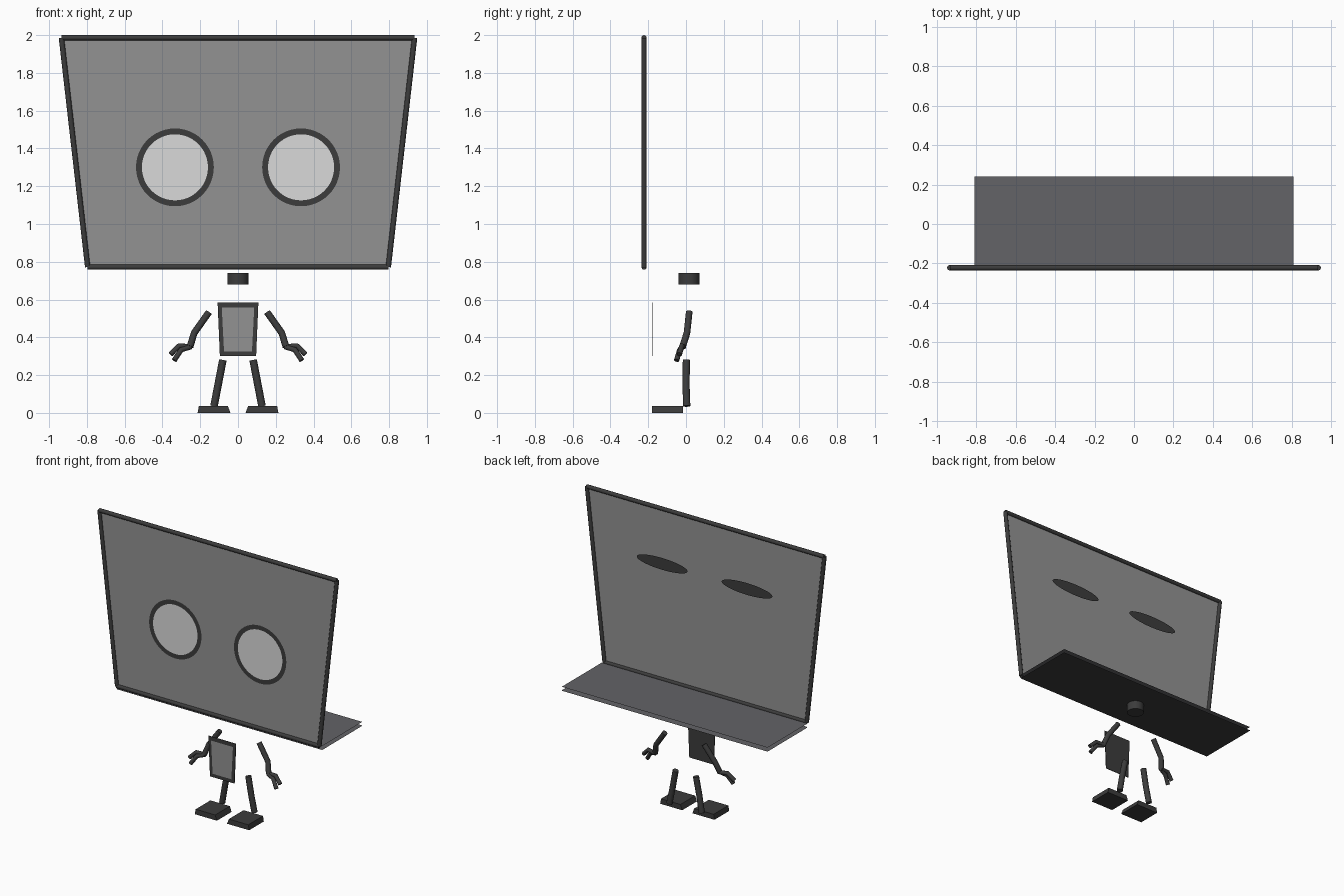
import bpy, bmesh, math
from mathutils import Vector

if "Cube" in bpy.data.objects:
    bpy.data.objects.remove(bpy.data.objects["Cube"])


def material(name, rgb):
    m = bpy.data.materials.new(name)
    m.diffuse_color = (*rgb, 1)
    m.use_nodes = True
    m.node_tree.nodes["Principled BSDF"].inputs["Base Color"].default_value = m.diffuse_color
    return m


DARK = material("charcoal", (0.045, 0.045, 0.045))
GREY = material("mid grey", (0.29, 0.29, 0.29))
LIGHT = material("light grey", (0.70, 0.70, 0.70))
SLATE = material("slate", (0.125, 0.125, 0.135))


def finish(name, bm, mat, smooth=False):
    mesh = bpy.data.meshes.new(name)
    bm.to_mesh(mesh)
    bm.free()
    ob = bpy.data.objects.new(name, mesh)
    bpy.context.collection.objects.link(ob)
    mesh.materials.append(mat)
    if smooth:
        bpy.context.view_layer.objects.active = ob
        ob.select_set(True)
        bpy.ops.object.shade_smooth_by_angle(angle=math.radians(40))
        ob.select_set(False)
    return ob


def sheet(name, corners, mat):
    """Single flat polygon."""
    bm = bmesh.new()
    bm.faces.new([bm.verts.new(c) for c in corners])
    return finish(name, bm, mat)


def trapezoid(y, z0, half0, z1, half1):
    return [(-half0, y, z0), (half0, y, z0), (half1, y, z1), (-half1, y, z1)]


def disc(cx, y, cz, rx, rz, n=48):
    return [(cx + rx * math.cos(2 * math.pi * i / n), y,
             cz + rz * math.sin(2 * math.pi * i / n)) for i in range(n)]


def rods(name, paths, radius, mat, sides=10):
    """Capped tubes along each path, with mitred joints."""
    bm = bmesh.new()
    for path in paths:
        pts = [Vector(p) for p in path]
        rings = []
        for i, p in enumerate(pts):
            d = (pts[min(i + 1, len(pts) - 1)] - pts[max(i - 1, 0)]).normalized()
            side = Vector((0, 1, 0)).cross(d).normalized()
            up = d.cross(side)
            rings.append([bm.verts.new(p + radius * (side * math.cos(a) + up * math.sin(a)))
                          for a in (2 * math.pi * k / sides for k in range(sides))])
        for a, b in zip(rings, rings[1:]):
            for k in range(sides):
                j = (k + 1) % sides
                bm.faces.new((a[k], a[j], b[j], b[k]))
        bm.faces.new(rings[0][::-1])
        bm.faces.new(rings[-1])
    bmesh.ops.recalc_face_normals(bm, faces=bm.faces)
    return finish(name, bm, mat, True)


# Head: flat face panel with a tube frame
FACE_Y = -0.222
panel = trapezoid(FACE_Y, 0.772, 0.796, 1.986, 0.935)
sheet("face_panel", panel, GREY)
for i, part in enumerate(("bottom", "right", "top", "left")):
    rods("frame_" + part, [[panel[i], panel[(i + 1) % 4]]], 0.014, DARK)

# Eyes: light discs inside dark rings, plus flat ovals on the rear
for side, s in (("left", -1), ("right", 1)):
    x = 0.334 * s
    sheet("eye_" + side, disc(x, FACE_Y - 0.004, 1.3, 0.177, 0.177), LIGHT)
    bm = bmesh.new()
    outer = [bm.verts.new(p) for p in disc(x, FACE_Y - 0.006, 1.3, 0.206, 0.206)]
    inner = [bm.verts.new(p) for p in disc(x, FACE_Y - 0.006, 1.3, 0.175, 0.175)]
    for k in range(len(outer)):
        j = (k + 1) % len(outer)
        bm.faces.new((outer[k], outer[j], inner[j], inner[k]))
    finish("eye_ring_" + side, bm, DARK)
    sheet("rear_oval_" + side, disc(x, -0.209, 1.6, 0.2, 0.042)[::-1], DARK)


# Shelf sheets under the head
def shelf(z):
    return [(-0.81, -0.21, z), (0.81, -0.21, z), (0.81, 0.24, z), (-0.81, 0.24, z)]


sheet("shelf_upper", shelf(0.770), SLATE)
sheet("shelf_lower", shelf(0.745), SLATE)
sheet("shelf_underside", shelf(0.742)[::-1], DARK)

# Neck
rods("neck", [[(0, 0.015, 0.68), (0, 0.015, 0.74)]], 0.056, DARK, 24)

# Torso: dark plate with a grey front inlay
bm = bmesh.new()
front = [bm.verts.new(p) for p in trapezoid(-0.178, 0.30, 0.096, 0.585, 0.108)]
back = [bm.verts.new(p) for p in trapezoid(-0.174, 0.30, 0.096, 0.585, 0.108)]
bm.faces.new(front)
bm.faces.new(back[::-1])
for k in range(4):
    j = (k + 1) % 4
    bm.faces.new((front[j], front[k], back[k], back[j]))
finish("torso", bm, DARK)
sheet("torso_inlay", trapezoid(-0.180, 0.325, 0.074, 0.558, 0.086), GREY)

# Limbs, built once per side
for side, s in (("left", -1), ("right", 1)):
    def flip(path):
        return [(x * s, y, z) for x, y, z in path]

    rods("arm_" + side, [flip([(0.154, 0.017, 0.533), (0.232, 0.005, 0.423),
                               (0.254, -0.018, 0.350)])], 0.018, DARK)
    rods("hand_" + side, [
        flip([(0.245, -0.012, 0.350), (0.312, -0.022, 0.355), (0.357, -0.035, 0.310)]),
        flip([(0.250, -0.018, 0.350), (0.300, -0.033, 0.334), (0.338, -0.050, 0.278)]),
    ], 0.014, DARK)
    rods("leg_" + side, [flip([(0.080, 0.002, 0.280), (0.105, 0.000, 0.150),
                               (0.127, 0.004, 0.036)])], 0.020, DARK)

    # Foot: low block, narrower on top
    bm = bmesh.new()
    bmesh.ops.create_cube(bm, size=1)
    for v in bm.verts:
        top = v.co.z > 0
        lo, hi = (0.054, 0.207) if top else (0.040, 0.214)
        v.co = (s * (hi if v.co.x > 0 else lo),
                -0.015 if v.co.y > 0 else -0.18,
                0.037 if top else 0.0)
    bmesh.ops.recalc_face_normals(bm, faces=bm.faces)
    finish("foot_" + side, bm, DARK)
